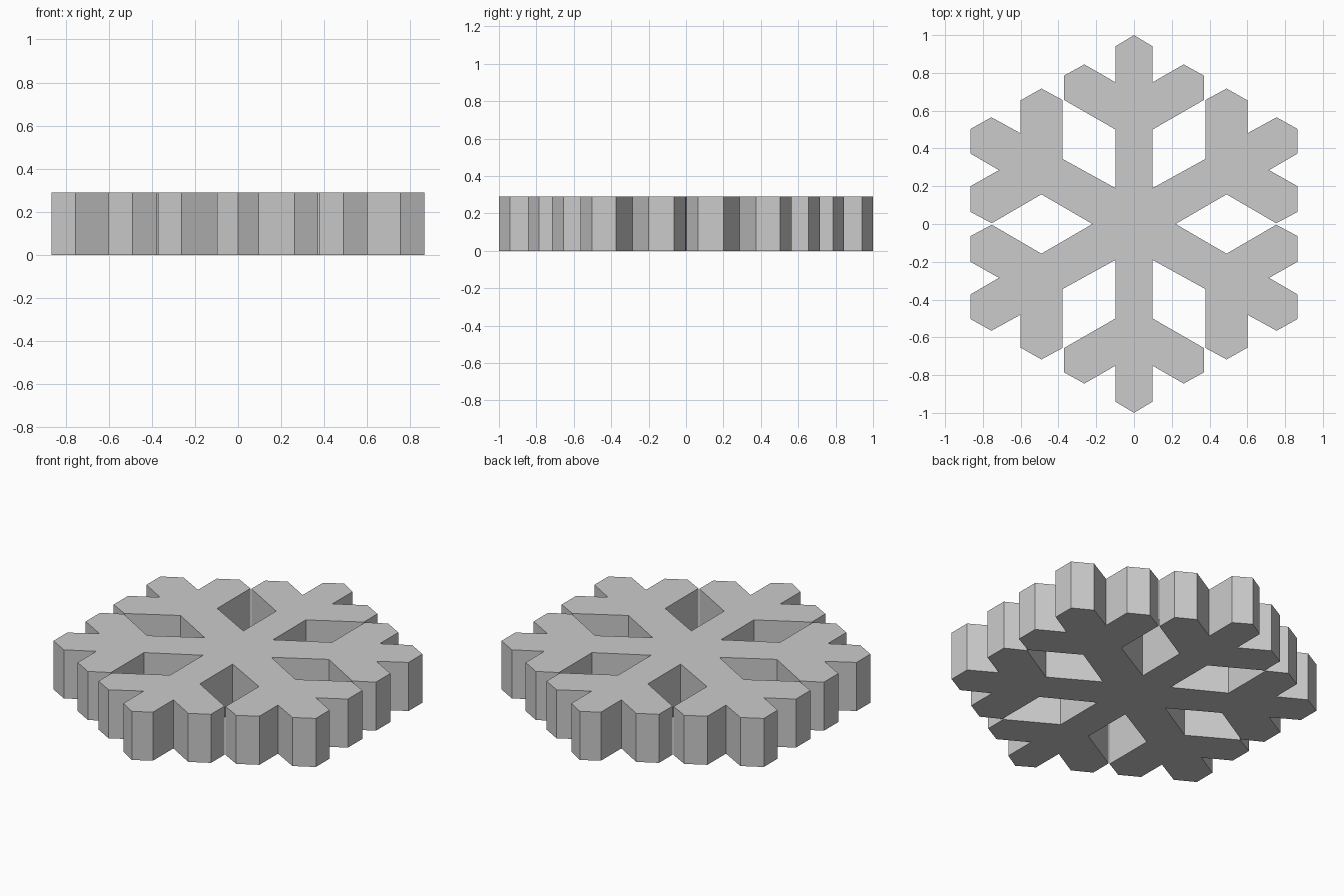
import bpy, bmesh

if "Cube" in bpy.data.objects:
    bpy.data.objects.remove(bpy.data.objects["Cube"])

HEIGHT = 0.29

# One quarter of the outline, from the top tip clockwise to the right-hand notch
quarter = [
    (0.0, 1.0), (0.098, 0.941), (0.098, 0.75), (0.263, 0.845),   # upright arm
    (0.371, 0.785), (0.371, 0.657), (0.098, 0.50), (0.098, 0.19),
    (0.379, 0.345), (0.379, 0.657), (0.49, 0.717), (0.60, 0.655),  # diagonal arm
    (0.60, 0.48), (0.755, 0.565), (0.866, 0.503), (0.866, 0.373),
    (0.715, 0.285), (0.866, 0.20), (0.866, 0.064), (0.753, 0.004),
    (0.49, 0.157), (0.22, 0.0),
]

# Mirror the quarter into the full closed outline
right = quarter + [(x, -y) for x, y in reversed(quarter[:-1])]
outline = right + [(-x, y) for x, y in reversed(right[1:-1])]

# Fill the outline and extrude it upward into a slab
bm = bmesh.new()
base = bm.faces.new([bm.verts.new((x, y, 0)) for x, y in outline])
result = bmesh.ops.extrude_face_region(bm, geom=[base], use_keep_orig=True)
top = [g for g in result["geom"] if isinstance(g, bmesh.types.BMVert)]
bmesh.ops.translate(bm, verts=top, vec=(0, 0, HEIGHT))
bmesh.ops.recalc_face_normals(bm, faces=bm.faces[:])

mesh = bpy.data.meshes.new("snowflake")
bm.to_mesh(mesh)
bm.free()
bpy.context.collection.objects.link(bpy.data.objects.new("snowflake", mesh))
